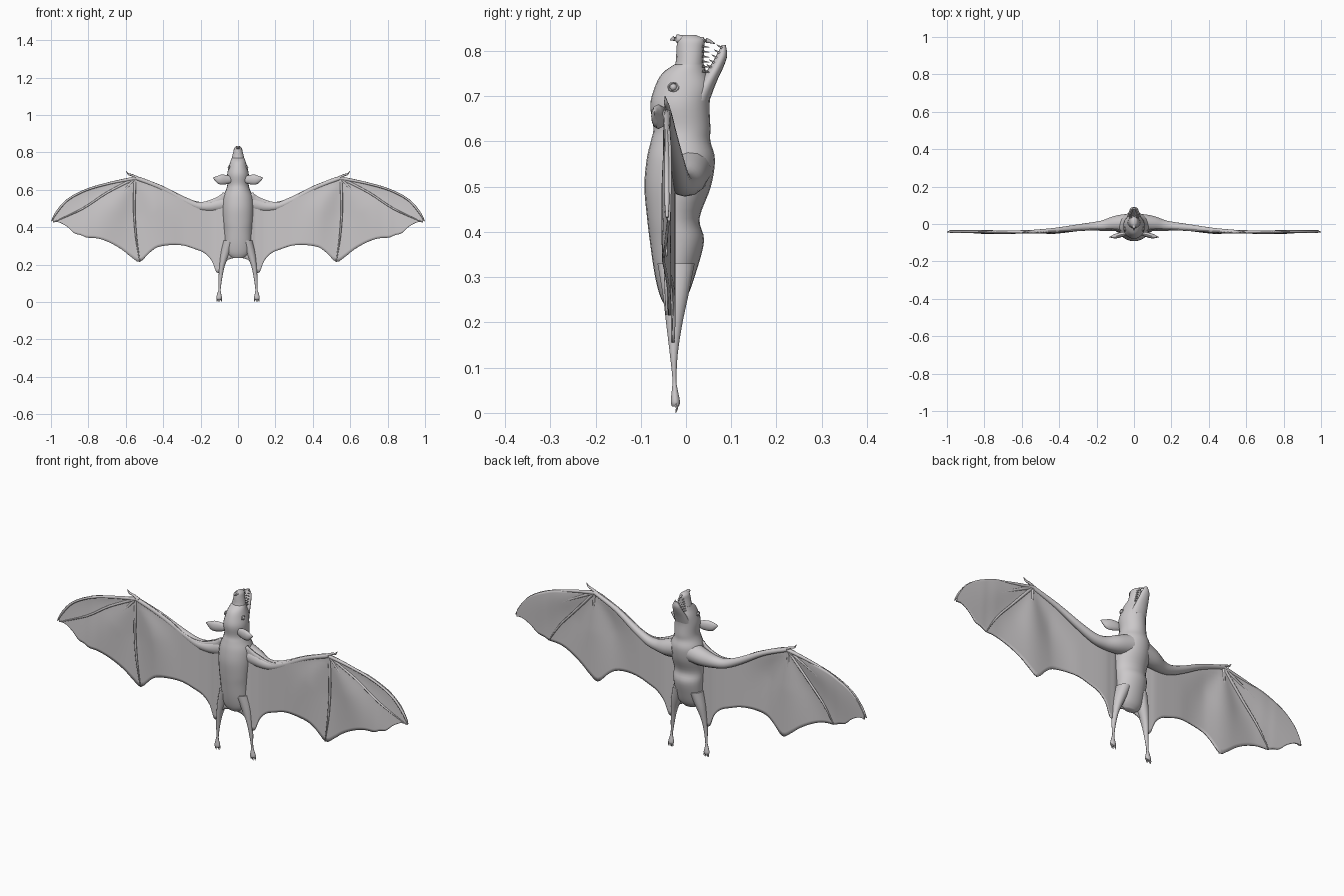
import bpy, bmesh, math
from mathutils import Vector

hide = bpy.data.materials.new("soft_grey")
hide.diffuse_color = (0.6, 0.58, 0.59, 1)


def spline(pts, steps):
    """Catmull-Rom through tuples of any length."""
    out = []
    for i in range(len(pts) - 1):
        a, b, c, d = pts[max(i - 1, 0)], pts[i], pts[i + 1], pts[min(i + 2, len(pts) - 1)]
        for s in range(steps):
            t = s / steps
            out.append(tuple(0.5 * (2*q + (r - p)*t + (2*p - 5*q + 4*r - s4)*t*t + (3*q - p - 3*r + s4)*t**3)
                             for p, q, r, s4 in zip(a, b, c, d)))
    return out + [tuple(pts[-1])]


def finish(name, bm, mirror=False, angle=50):
    bmesh.ops.recalc_face_normals(bm, faces=bm.faces)
    me = bpy.data.meshes.new(name)
    bm.to_mesh(me)
    bm.free()
    me.materials.append(hide)
    ob = bpy.data.objects.new(name, me)
    bpy.context.collection.objects.link(ob)
    bpy.ops.object.select_all(action='DESELECT')
    ob.select_set(True)
    bpy.context.view_layer.objects.active = ob
    bpy.ops.object.shade_smooth_by_angle(angle=math.radians(angle))
    if mirror:
        ob.modifiers.new("Mirror", 'MIRROR')
    return ob


def skin(bm, rings):
    rows = [[bm.verts.new(p) for p in r] for r in rings]
    n = len(rows[0])
    for a, b in zip(rows, rows[1:]):
        for i in range(n):
            bm.faces.new((a[i], a[(i+1) % n], b[(i+1) % n], b[i]))
    bm.faces.new(rows[0][::-1])
    bm.faces.new(rows[-1])


def stack(name, rows, n=24, steps=4, mirror=False):
    """Loft of level ellipses: (z, x centre, half width, y back, y front)."""
    bm = bmesh.new()
    rings = []
    for z, x, w, y0, y1 in spline(rows, steps):
        rings.append([(x + w*math.cos(2*math.pi*k/n),
                       (y0+y1)/2 + (y1-y0)/2*math.sin(2*math.pi*k/n), z) for k in range(n)])
    skin(bm, rings)
    return finish(name, bm, mirror)


def tube(name, paths, n=10, steps=4, mirror=True, flat=1.0):
    """Tapered tubes through (x, y, z, radius); flat scales the depth in y."""
    bm = bmesh.new()
    for pts in paths:
        pts = spline(pts, steps)
        cs = [Vector(p[:3]) for p in pts]
        rings = []
        for i, p in enumerate(pts):
            d = (cs[min(i+1, len(cs)-1)] - cs[max(i-1, 0)]).normalized()
            u = d.cross(Vector((0, 1, 0))).normalized()
            v = u.cross(d)
            r = max(p[3], 0.0006)
            rings.append([cs[i] + r*(u*math.cos(2*math.pi*k/n) + v*flat*math.sin(2*math.pi*k/n))
                          for k in range(n)])
        skin(bm, rings)
    return finish(name, bm, mirror)


# Torso, neck and skull
stack("body", [
    (0.235, 0, 0.03, -0.045, -0.015), (0.26, 0, 0.058, -0.058, 0.004), (0.31, 0, 0.070, -0.070, 0.022),
    (0.38, 0, 0.076, -0.080, 0.040), (0.43, 0, 0.078, -0.086, 0.030), (0.50, 0, 0.084, -0.092, 0.055),
    (0.56, 0, 0.080, -0.087, 0.064), (0.60, 0, 0.064, -0.078, 0.054), (0.63, 0, 0.057, -0.072, 0.054),
    (0.68, 0, 0.058, -0.079, 0.052), (0.72, 0, 0.050, -0.069, 0.056), (0.75, 0, 0.041, -0.053, 0.046),
    (0.77, 0, 0.034, -0.026, 0.040)])
# Snout with nose tip
stack("snout", [(0.74, 0, 0.038, -0.04, 0.042), (0.77, 0, 0.033, -0.024, 0.039),
                (0.805, 0, 0.025, -0.021, 0.040), (0.825, 0, 0.019, -0.018, 0.040),
                (0.835, 0, 0.007, -0.006, 0.022)], n=16)
tube("nose_leaf", [[(0, -0.005, 0.822, 0.012), (0, -0.022, 0.828, 0.008), (0, -0.035, 0.824, 0.001)],
                   [(0, 0.025, 0.82, 0.012), (0, 0.045, 0.823, 0.006), (0, 0.064, 0.816, 0.001)]],
     n=8, mirror=False)
# Open lower jaw
stack("lower_jaw", [(0.69, 0, 0.042, 0.0, 0.052), (0.73, 0, 0.034, 0.028, 0.067),
                    (0.765, 0, 0.026, 0.052, 0.083), (0.79, 0, 0.020, 0.067, 0.091),
                    (0.813, 0, 0.008, 0.079, 0.088)], n=16)
# Teeth
teeth = []
for k in range(6):
    z = 0.755 + 0.011*k
    x = 0.025 - 0.0026*k
    teeth.append([(x, 0.036, z, 0.003), (x, 0.052, z - 0.002, 0.0006)])
    y = 0.05 + 0.0055*k
    teeth.append([(x*0.8, y + 0.003, z - 0.004, 0.003), (x*0.8, y - 0.010, z + 0.004, 0.0006)])
tube("teeth", teeth, n=5, steps=1)

# Eyes with lids
bm = bmesh.new()
bmesh.ops.create_uvsphere(bm, u_segments=12, v_segments=8, radius=0.008)
bmesh.ops.translate(bm, verts=bm.verts, vec=(0.047, -0.028, 0.72))
finish("eyes", bm, True)
lid = [(0.049, -0.028 + 0.011*math.cos(a), 0.72 + 0.009*math.sin(a), 0.0028)
       for a in [2*math.pi*k/12 + 0.01 for k in range(13)]]
tube("eyelids", [lid], n=6, steps=1)

# Ears: flattened pointed leaves
tube("ears", [[(0.035, -0.050, 0.655, 0.016), (0.065, -0.056, 0.655, 0.025), (0.095, -0.064, 0.655, 0.026),
               (0.117, -0.068, 0.660, 0.014), (0.134, -0.070, 0.663, 0.001)]], n=12, flat=0.5)

# Wing membrane: columns of (x, top z, bottom z, depth y)
cols = [(0, 0.5, 0.240, -0.036), (0.05, 0.55, 0.228, -0.036), (0.075, 0.585, 0.205, -0.034),
        (0.09, 0.575, 0.165, -0.030), (0.115, 0.560, 0.160, -0.028), (0.14, 0.550, 0.220, -0.026),
        (0.18, 0.537, 0.262, -0.027), (0.23, 0.537, 0.283, -0.030), (0.29, 0.558, 0.302, -0.034),
        (0.36, 0.600, 0.305, -0.040), (0.43, 0.632, 0.293, -0.044), (0.475, 0.650, 0.262, -0.044),
        (0.525, 0.668, 0.215, -0.043), (0.57, 0.668, 0.240, -0.043), (0.62, 0.655, 0.280, -0.044),
        (0.68, 0.642, 0.315, -0.044), (0.73, 0.630, 0.335, -0.044), (0.77, 0.620, 0.343, -0.043),
        (0.81, 0.606, 0.345, -0.043), (0.84, 0.592, 0.358, -0.042), (0.875, 0.575, 0.368, -0.042),
        (0.91, 0.551, 0.400, -0.042), (0.95, 0.513, 0.424, -0.042), (0.975, 0.475, 0.428, -0.042),
        (0.99, 0.445, 0.424, -0.042)]
bm = bmesh.new()
rows = []
N = 20
wrist = (0.55, 0.66)
for x, t, b, y in spline(cols, 3):
    row = []
    for j in range(N + 1):
        z = t + (b - t)*j/N
        # billow between the finger rays
        a = math.atan2(wrist[1] - z, x - wrist[0])
        r = math.hypot(x - wrist[0], z - wrist[1])
        fold = 0.007*math.sin(a*5.0)*min(1, r/0.2) if x > 0.3 else 0
        row.append(bm.verts.new((x, y + fold*min(1, (x - 0.3)/0.15), z)))
    rows.append(row)
for p, q in zip(rows, rows[1:]):
    for j in range(N):
        bm.faces.new((p[j], p[j+1], q[j+1], q[j]))
wing = finish("wing_membrane", bm, True)
sol = wing.modifiers.new("Thickness", 'SOLIDIFY')
sol.thickness, sol.offset = 0.006, 0

# Arms: thick at the shoulder, thin at the wrist
tube("arms", [[(0.04, 0.005, 0.535, 0.050), (0.10, 0.002, 0.520, 0.042), (0.16, -0.008, 0.510, 0.030),
               (0.22, -0.013, 0.515, 0.023), (0.30, -0.020, 0.550, 0.018), (0.42, -0.033, 0.615, 0.013),
               (0.55, -0.042, 0.664, 0.010)]], n=14)
# Fingers from wrist to wing points
w = (0.55, -0.042, 0.662)
tube("fingers", [
    [(*w, 0.010), (0.68, -0.042, 0.637, 0.007), (0.81, -0.042, 0.600, 0.006), (0.91, -0.042, 0.547, 0.006),
     (0.97, -0.042, 0.480, 0.006), (0.997, -0.042, 0.432, 0.003)],
    [(*w, 0.008), (0.70, -0.042, 0.585, 0.006), (0.83, -0.042, 0.50, 0.005), (0.985, -0.042, 0.428, 0.002)],
    [(*w, 0.008), (0.66, -0.044, 0.54, 0.006), (0.75, -0.044, 0.44, 0.005), (0.81, -0.043, 0.347, 0.002)],
    [(*w, 0.008), (0.555, -0.045, 0.50, 0.006), (0.545, -0.045, 0.35, 0.005), (0.525, -0.043, 0.217, 0.002)]],
    n=8)
tube("thumbs", [[(0.535, -0.042, 0.662, 0.009), (0.565, -0.042, 0.678, 0.006),
                 (0.585, -0.044, 0.684, 0.005), (0.598, -0.046, 0.700, 0.001)]], n=8)

# Legs, feet and claws
stack("legs", [(0.33, 0.045, 0.034, -0.064, 0.020), (0.26, 0.068, 0.026, -0.052, 0.006),
               (0.195, 0.085, 0.015, -0.044, -0.008), (0.13, 0.094, 0.010, -0.036, -0.018),
               (0.075, 0.098, 0.006, -0.030, -0.021), (0.055, 0.100, 0.008, -0.031, -0.019),
               (0.025, 0.101, 0.015, -0.034, -0.013), (0.014, 0.101, 0.011, -0.031, -0.016)],
      n=14, mirror=True)
tube("claws", [[(0.101 + d, -0.022, 0.022, 0.004), (0.101 + d*1.2, -0.020, 0.010, 0.003),
                (0.101 + d*1.1, -0.023, 0.0, 0.0006)] for d in (-0.010, -0.003, 0.004, 0.010)], n=6, steps=2)
